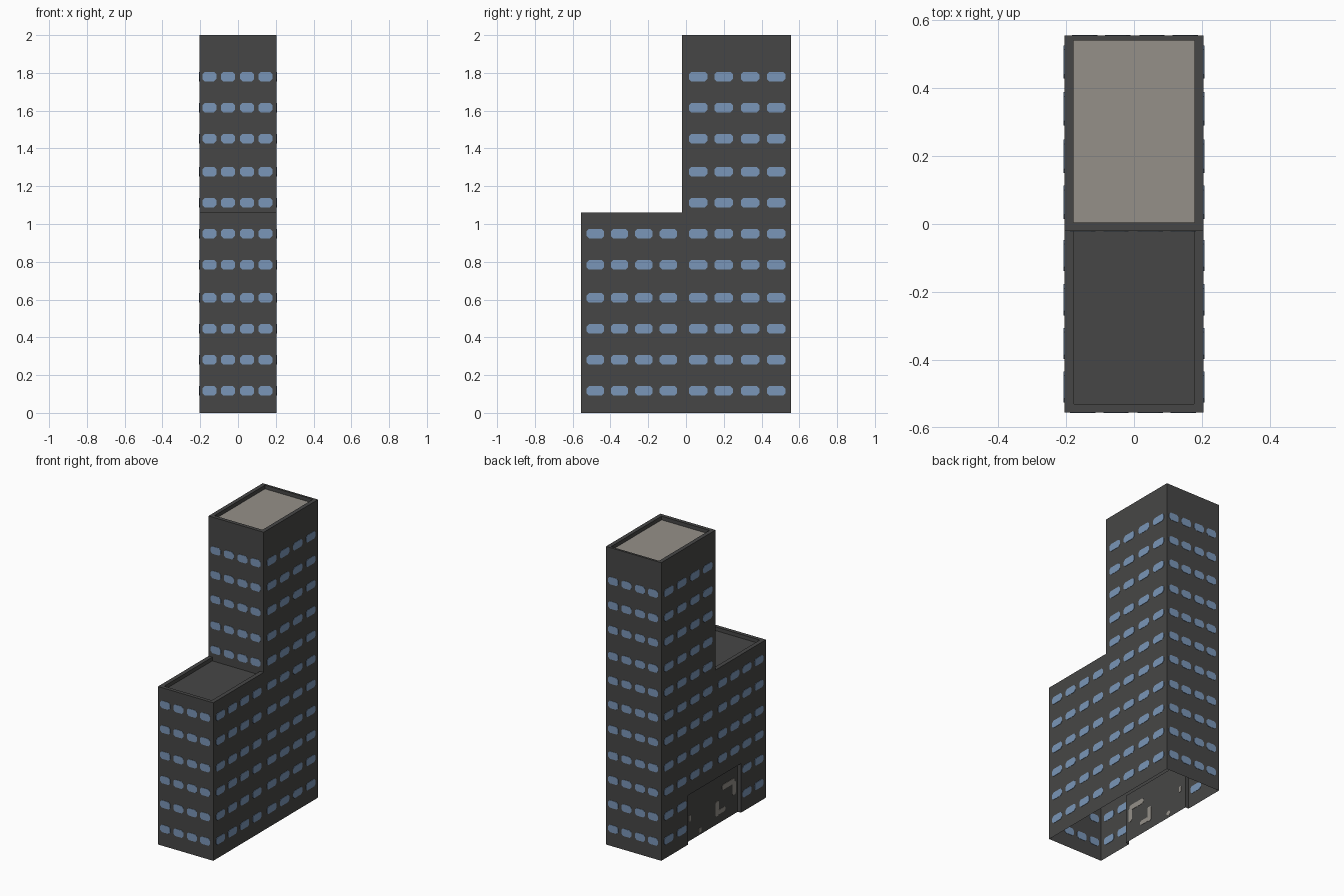
import bpy, bmesh, math
from mathutils import Vector

if "Cube" in bpy.data.objects:
    bpy.data.objects.remove(bpy.data.objects["Cube"])

X, Y0, YM, Y1 = 0.205, -0.555, -0.02, 0.555      # footprint and step line
LOW, TOP = 1.06, 2.0                             # roof heights
RY0, RY1, RZ, RD = -0.29, 0.27, 0.33, 0.024      # entrance recess in the left wall
DEPTH = 0.025                                    # parapet depth


def mat(name, rgb):
    m = bpy.data.materials.new(name)
    m.diffuse_color = (*rgb, 1)
    m.use_nodes = True
    m.node_tree.nodes["Principled BSDF"].inputs["Base Color"].default_value = m.diffuse_color
    return m


DARK = mat("dark wall", (0.062, 0.062, 0.061))
BLUE = mat("window blue", (0.195, 0.305, 0.48))
PALE = mat("pale roof", (0.30, 0.28, 0.25))


def make(name, polys, material):
    """Object from a list of polygons, each a list of points."""
    bm = bmesh.new()
    for p in polys:
        bm.faces.new([bm.verts.new(v) for v in p])
    bmesh.ops.remove_doubles(bm, verts=bm.verts, dist=1e-5)
    bmesh.ops.triangulate(bm, faces=[f for f in bm.faces if len(f.verts) > 4])
    me = bpy.data.meshes.new(name)
    bm.to_mesh(me)
    bm.free()
    me.materials.append(material)
    ob = bpy.data.objects.new(name, me)
    bpy.context.collection.objects.link(ob)
    return ob


def rect(x0, x1, y0, y1, z):
    return [(x0, y0, z), (x1, y0, z), (x1, y1, z), (x0, y1, z)]


def wall(y, z0, z1, facing):
    p = [(-X, y, z0), (X, y, z0), (X, y, z1), (-X, y, z1)]
    return p if facing < 0 else p[::-1]


# Outer walls: front, step, back, right, and left with the entrance notch
step = [(Y1, 0), (Y1, TOP), (YM, TOP), (YM, LOW), (Y0, LOW), (Y0, 0)]
notch = [(RY0, 0), (RY0, RZ), (RY1, RZ), (RY1, 0)]
make("outer_walls", [
    wall(Y0, 0, LOW, -1), wall(YM, LOW, TOP, -1), wall(Y1, 0, TOP, 1),
    [(X, y, z) for y, z in step],
    [(-X, y, z) for y, z in (step + notch)[::-1]],
], DARK)

# Entrance recess: jambs, ceiling and back panel
a, b = -X, -X + RD
make("entrance_recess", [
    [(a, RY0, 0), (b, RY0, 0), (b, RY0, RZ), (a, RY0, RZ)][::-1],
    [(a, RY1, 0), (b, RY1, 0), (b, RY1, RZ), (a, RY1, RZ)],
    rect(a, b, RY0, RY1, RZ)[::-1],
    [(b, RY1, 0), (b, RY0, 0), (b, RY0, RZ), (b, RY1, RZ)],
], DARK)


# Parapets and sunken roofs
def roof(name, outer, inner, z, floor):
    o, i = rect(*outer, z), rect(*inner, z)
    d = rect(*inner, z - DEPTH)
    polys = []
    for k in range(4):
        n = (k + 1) % 4
        if not (k == 2 and outer[3] == inner[3]):      # no rim against the tower
            polys.append([o[k], o[n], i[n], i[k]])
        polys.append([i[k], i[n], d[n], d[k]])
    make(name + "_parapet", polys, DARK)
    make(name + "_roof", [d], floor)


roof("tower", (-X, X, YM, Y1), (-0.178, 0.178, 0.005, 0.54), TOP, PALE)
roof("low_block", (-X, X, Y0, YM), (-0.177, 0.177, -0.53, YM), LOW, DARK)


# Thin chamfered plates set through a wall, so they show on both sides
def plates(name, spots, origin, along, material, t=0.002):
    """spots: (position along wall, z, width, height)"""
    along, up = Vector(along), Vector((0, 0, 1))
    out = along.cross(up)
    polys = []
    for s, z, w, h in spots:
        c = min(w, h) * 0.25
        w, h = w / 2, h / 2
        ring = [(-w, c - h), (c - w, -h), (w - c, -h), (w, c - h),
                (w, h - c), (w - c, h), (c - w, h), (-w, h - c)]
        f, r = ([Vector(origin) + along * (s + u) + up * (z + v) + out * o
                 for u, v in ring] for o in (t, -t))
        polys += [f, r[::-1]]
        polys += [[f[k - 1], r[k - 1], r[k], f[k]] for k in range(8)]
    make(name, polys, material)


ROWS = [0.117, 0.281, 0.445, 0.609, 0.784, 0.949, 1.113, 1.277, 1.452, 1.616, 1.78]
END = [-0.151, -0.053, 0.048, 0.145]
TOWER = [0.064, 0.199, 0.339, 0.477]
BLOCK = [-0.48, -0.352, -0.223, -0.093]
H = 0.05

low_rows = [z for z in ROWS if z < LOW]
high_rows = [z for z in ROWS if z > LOW]
plates("front_windows", [(x, z, 0.074, H) for z in low_rows for x in END],
       (0, Y0, 0), (1, 0, 0), BLUE)
plates("step_windows", [(x, z, 0.074, H) for z in high_rows for x in END],
       (0, YM, 0), (1, 0, 0), BLUE)
plates("back_windows", [(x, z, 0.074, H) for z in ROWS for x in END],
       (0, Y1, 0), (-1, 0, 0), BLUE)

side = [(y, z, 0.098, H) for z in ROWS for y in TOWER]
side += [(y, z, 0.092, H) for z in low_rows for y in BLOCK]
plates("right_windows", side, (X, 0, 0), (0, 1, 0), BLUE)
# The left wall skips windows where the entrance is
left = [(-y, z, w, h) for y, z, w, h in side if not (z < RZ and RY0 < y < RY1)]
plates("left_windows", left, (-X, 0, 0), (0, -1, 0), BLUE)

# Worn pale patches on the entrance panel
patches = [(0.19, 0.225, 0.13, 0.035), (0.25, 0.175, 0.035, 0.09),
           (0.07, 0.105, 0.035, 0.10), (0.12, 0.075, 0.07, 0.03),
           (-0.11, 0.03, 0.03, 0.03), (-0.22, 0.15, 0.02, 0.04)]
plates("entrance_patches", patches, (b, 0, 0), (0, -1, 0), PALE)
